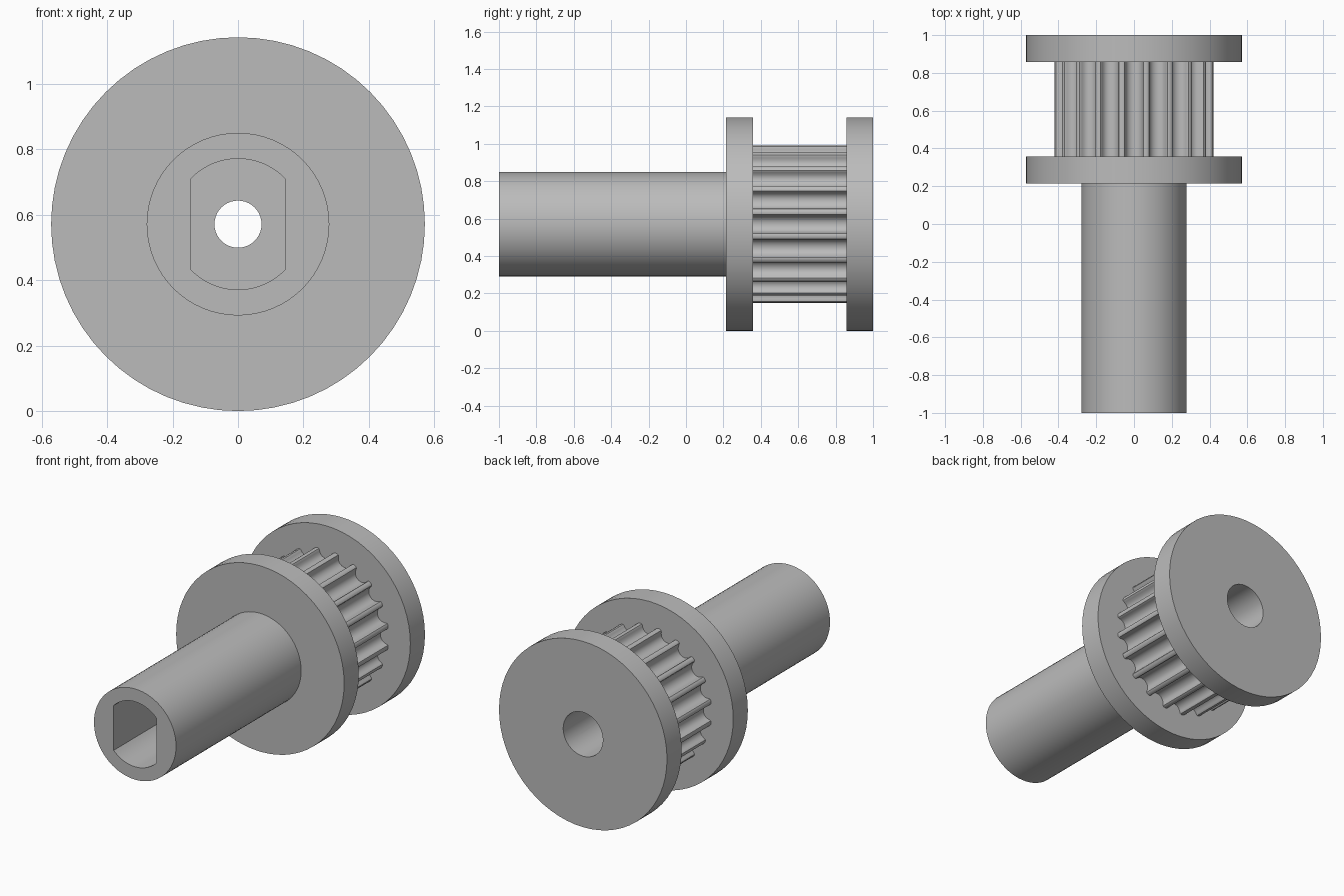
import bpy, bmesh, math

cube = bpy.data.objects.get("Cube")
if cube:
    bpy.data.objects.remove(cube, do_unlink=True)

AXIS_Z = 0.571           # height of the shaft axis
TEETH, TOOTH_R = 20, 0.425

grey = bpy.data.materials.new("plain grey")
grey.use_nodes = True
grey.diffuse_color = (0.5, 0.5, 0.5, 1)
grey.node_tree.nodes["Principled BSDF"].inputs["Base Color"].default_value = (0.5, 0.5, 0.5, 1)


def prism(name, outline, y0, y1):
    """Extrude an (x, z) outline around the axis from y0 to y1."""
    bm = bmesh.new()
    face = bm.faces.new([bm.verts.new((x, y0, AXIS_Z + z)) for x, z in outline])
    new = bmesh.ops.extrude_face_region(bm, geom=[face])["geom"]
    bmesh.ops.translate(bm, vec=(0, y1 - y0, 0),
                        verts=[v for v in new if isinstance(v, bmesh.types.BMVert)])
    bmesh.ops.recalc_face_normals(bm, faces=bm.faces)
    mesh = bpy.data.meshes.new(name)
    bm.to_mesh(mesh)
    bm.free()
    mesh.materials.append(grey)
    obj = bpy.data.objects.new(name, mesh)
    bpy.context.collection.objects.link(obj)
    return obj


def arc(r, a0, a1, n):
    """Points on an arc, angles measured from the top."""
    return [(r * math.sin(a0 + (a1 - a0) * i / n), r * math.cos(a0 + (a1 - a0) * i / n))
            for i in range(n + 1)]


def circle(r, n=64):
    return arc(r, 0, math.tau, n)[:-1]


def toothed_outline():
    """Rounded belt grooves, one of them centred on the top."""
    half = [(0.0589, 0), (0.0511, 0.0026), (0.0472, 0.0091), (0.0456, 0.0166),
            (0.0431, 0.0239), (0.0398, 0.0309), (0.0356, 0.0375), (0.0282, 0.0443),
            (0.0196, 0.0492), (0.01, 0.0522)]
    groove = [(-x, d) for x, d in half] + [(0, 0.0532)] + half[::-1]
    top = math.sqrt(TOOTH_R ** 2 - half[0][0] ** 2)
    points = []
    for k in range(TEETH):
        a = math.tau * k / TEETH
        for x, d in groove:
            z = top - d
            points.append((x * math.cos(a) + z * math.sin(a), z * math.cos(a) - x * math.sin(a)))
    return points


# Pulley body
parts = [
    prism("shaft", circle(0.279), -1, 0.215),
    prism("front_flange", circle(0.571), 0.215, 0.357),
    prism("toothed_drum", toothed_outline(), 0.357, 0.858),
    prism("back_flange", circle(0.571), 0.858, 1),
]

# Bores: flat-sided motor socket, through hole, screw head recess
flat = math.asin(0.145 / 0.2)
socket = arc(0.2, -flat, flat, 20) + arc(0.2, math.pi - flat, math.pi + flat, 20)
cutters = [
    prism("socket_cutter", socket, -1.1, 0.05),
    prism("hole_cutter", circle(0.072, 40), -1.2, 1.2),
    prism("recess_cutter", circle(0.135, 48), 0.45, 1.1),
]

for part in parts:
    bpy.ops.object.select_all(action="DESELECT")
    part.select_set(True)
    bpy.context.view_layer.objects.active = part
    for cutter in cutters:
        mod = part.modifiers.new("bore", "BOOLEAN")
        mod.operation, mod.solver, mod.object = "DIFFERENCE", "EXACT", cutter
        bpy.ops.object.modifier_apply(modifier=mod.name)
    bpy.ops.object.shade_smooth_by_angle(angle=math.radians(30))

for cutter in cutters:
    bpy.data.objects.remove(cutter, do_unlink=True)
